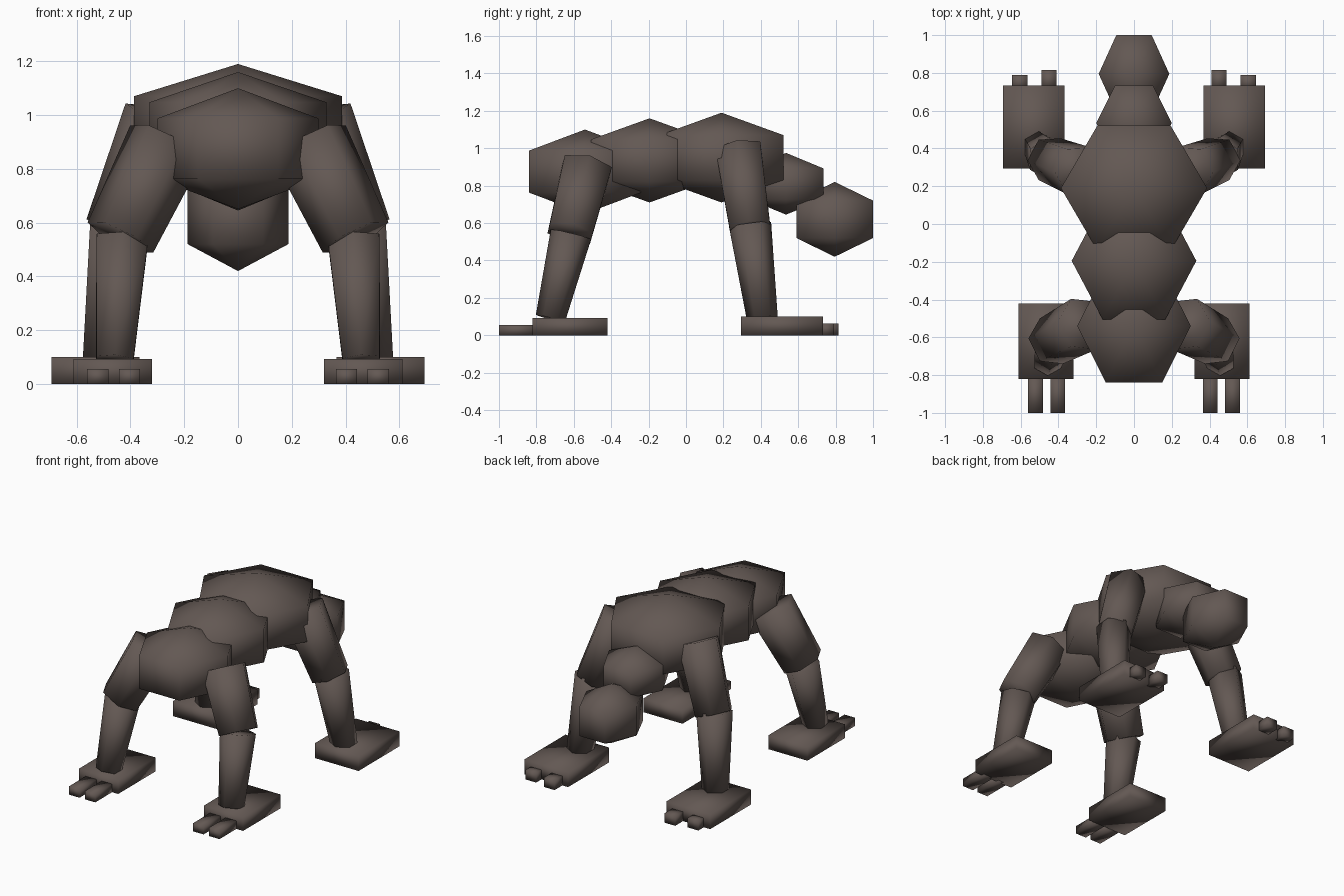
import bpy, bmesh, math
from mathutils import Vector

if "Cube" in bpy.data.objects:
    bpy.data.objects.remove(bpy.data.objects["Cube"])

skin = bpy.data.materials.new("dark brown skin")
skin.diffuse_color = (0.125, 0.098, 0.087, 1)
skin.use_nodes = True
skin.node_tree.nodes["Principled BSDF"].inputs["Base Color"].default_value = skin.diffuse_color


def finish(name, bm):
    bmesh.ops.recalc_face_normals(bm, faces=bm.faces)
    me = bpy.data.meshes.new(name)
    bm.to_mesh(me)
    bm.free()
    me.materials.append(skin)
    for p in me.polygons:
        p.use_smooth = True
    ob = bpy.data.objects.new(name, me)
    bpy.context.collection.objects.link(ob)
    return ob


def bridge(bm, a, b):
    for i in range(6):
        j = (i + 1) % 6
        bm.faces.new((a[i], a[j], b[j], b[i]))


def body_ball(name, y, z, rx, ry, rz):
    """Six-sided ball: two hexagon rings and two poles."""
    bm = bmesh.new()
    rings = []
    for h in (-0.5, 0.5):
        rings.append([bm.verts.new((rx * math.cos(i * math.pi / 3),
                                    y + ry * math.sin(i * math.pi / 3),
                                    z + h * rz)) for i in range(6)])
    bridge(bm, *rings)
    for ring, h in zip(rings, (-1, 1)):
        pole = bm.verts.new((0, y, z + h * rz))
        for i in range(6):
            bm.faces.new((ring[i], ring[(i + 1) % 6], pole))
    finish(name, bm)


def limb(name, top, bottom, r_top, r_bottom, corner_axis):
    """Tapered six-sided tube with corners pointing along corner_axis."""
    bm = bmesh.new()
    a, b = Vector(top), Vector(bottom)
    d = (b - a).normalized()
    u = Vector(corner_axis)
    u = (u - d * u.dot(d)).normalized()
    v = d.cross(u)
    rings = []
    for c, r in ((a, r_top), (b, r_bottom)):
        rings.append([bm.verts.new(c + r * (math.cos(i * math.pi / 3) * u +
                                            math.sin(i * math.pi / 3) * v))
                      for i in range(6)])
    bridge(bm, *rings)
    for ring in rings:
        bm.faces.new(ring)
    finish(name, bm)


def box(name, x0, x1, y0, y1, z1):
    bm = bmesh.new()
    bmesh.ops.create_cube(bm, size=1)
    for v in bm.verts:
        v.co = (x1 if v.co.x > 0 else x0, y1 if v.co.y > 0 else y0,
                z1 if v.co.z > 0 else 0)
    finish(name, bm)


# Body chain
body_ball("pelvis", -0.54, 0.875, 0.30, 0.345, 0.225)
body_ball("belly", -0.195, 0.935, 0.33, 0.36, 0.225)
body_ball("chest", 0.19, 0.95, 0.387, 0.383, 0.24)
body_ball("neck", 0.535, 0.81, 0.20, 0.23, 0.165)
body_ball("head", 0.795, 0.62, 0.187, 0.237, 0.20)

# Limbs, feet and toes on both sides
X, Y = (1, 0, 0), (0, 1, 0)
for s, side in ((-1, "left"), (1, "right")):
    limb(f"{side}_front_upper_leg", (s * 0.265, -0.53, 0.90),
         (s * 0.437, -0.62, 0.545), 0.15, 0.135, X)
    limb(f"{side}_front_lower_leg", (s * 0.43, -0.615, 0.54),
         (s * 0.458, -0.725, 0.09), 0.111, 0.08, Y)
    limb(f"{side}_back_upper_leg", (s * 0.287, 0.28, 0.995),
         (s * 0.446, 0.343, 0.57), 0.14, 0.125, X)
    limb(f"{side}_back_lower_leg", (s * 0.452, 0.343, 0.59),
         (s * 0.505, 0.408, 0.09), 0.113, 0.083, Y)
    box(f"{side}_front_foot", *sorted((s * 0.32, s * 0.612)), -0.82, -0.42, 0.093)
    box(f"{side}_back_foot", *sorted((s * 0.367, s * 0.693)), 0.295, 0.732, 0.10)
    # Toes: inner and outer edge, start and end along the foot, height
    for name, xi, xo, y0, y1, h in (
            ("front_inner", 0.365, 0.443, -1.0, -0.80, 0.055),
            ("front_outer", 0.482, 0.562, -1.0, -0.80, 0.055),
            ("back_inner", 0.41, 0.49, 0.71, 0.815, 0.063),
            ("back_outer", 0.565, 0.645, 0.71, 0.79, 0.063)):
        box(f"{side}_{name}_toe", *sorted((s * xi, s * xo)), y0, y1, h)
